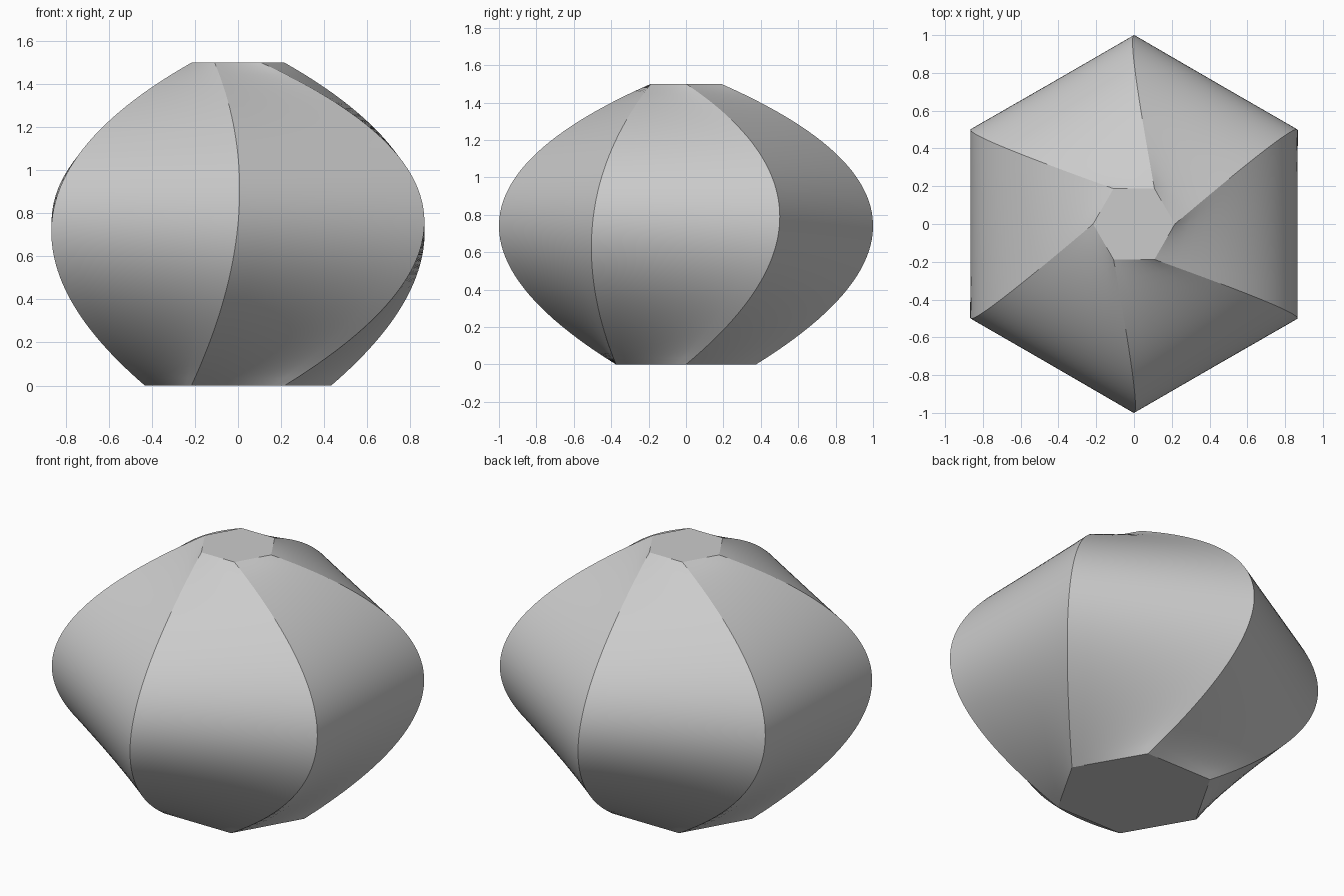
import bpy
import bmesh
import math
from mathutils import Vector

SIDES, COLUMNS, ROWS = 6, 8, 48

# Remove the default cube
cube = bpy.data.objects.get("Cube")
if cube:
    bpy.data.objects.remove(cube, do_unlink=True)


def polar(radius, degrees, z):
    a = math.radians(degrees)
    return Vector((radius * math.cos(a), radius * math.sin(a), z))


# A corner path bends through the base, belly and top hexagons
base, belly, top = polar(0.433, 0, 0), polar(1, 30, 0.75), polar(0.2165, 0, 1.5)
lower, upper = (belly - base).length, (top - belly).length
mid = lower / (lower + upper)


def corner_path(t):
    first = (belly - base) / mid
    second = (top - belly) / (1 - mid)
    return base + first * t + (second - first) * t * (t - mid)


def ring(t):
    """Points of the hexagonal section at height parameter t."""
    p = corner_path(t)
    r, a = math.hypot(p.x, p.y), math.degrees(math.atan2(p.y, p.x))
    corners = [polar(r, a + k * 360 / SIDES, p.z) for k in range(SIDES)]
    return [corners[k].lerp(corners[(k + 1) % SIDES], c / COLUMNS)
            for k in range(SIDES) for c in range(COLUMNS)]


# Loft the body and close both ends
bm = bmesh.new()
rings = [[bm.verts.new(p) for p in ring(i / ROWS)] for i in range(ROWS + 1)]
count = SIDES * COLUMNS
for low, high in zip(rings, rings[1:]):
    for j in range(count):
        n = (j + 1) % count
        bm.faces.new((low[j], low[n], high[n], high[j]))
bm.faces.new(rings[0][::-1])
bm.faces.new(rings[-1])
bm.normal_update()

mesh = bpy.data.meshes.new("faceted_body")
bm.to_mesh(mesh)
bm.free()
body = bpy.data.objects.new("faceted_body", mesh)
bpy.context.collection.objects.link(body)

# Plain grey material
grey = bpy.data.materials.new("light_grey")
grey.use_nodes = True
color = (0.6, 0.6, 0.6, 1)
grey.diffuse_color = color
grey.node_tree.nodes["Principled BSDF"].inputs["Base Color"].default_value = color
mesh.materials.append(grey)

# Smooth faces with crisp corner ridges
bpy.ops.object.select_all(action="DESELECT")
body.select_set(True)
bpy.context.view_layer.objects.active = body
bpy.ops.object.shade_smooth_by_angle(angle=math.radians(20))
